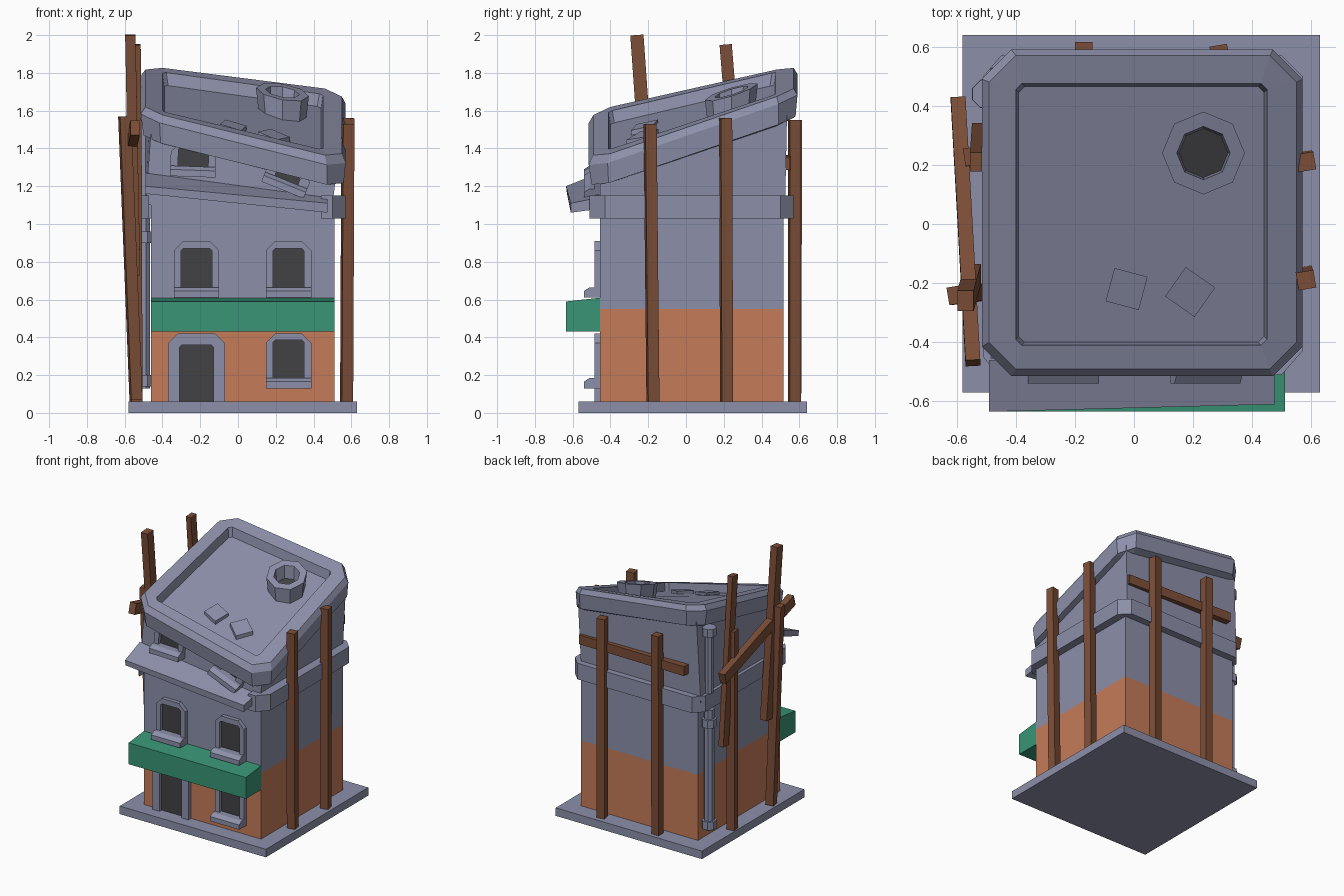
import bpy, bmesh, math
from mathutils import Vector, Matrix

if "Cube" in bpy.data.objects:
    bpy.data.objects.remove(bpy.data.objects["Cube"])


def material(name, rgb):
    m = bpy.data.materials.new(name)
    m.diffuse_color = (*rgb, 1)
    m.use_nodes = True
    m.node_tree.nodes["Principled BSDF"].inputs["Base Color"].default_value = m.diffuse_color
    return m


STONE = material("grey stone", (0.265, 0.28, 0.40))
BRICK = material("orange paint", (0.56, 0.20, 0.10))
GREEN = material("green awning", (0.04, 0.30, 0.18))
WOOD = material("brown wood", (0.20, 0.075, 0.038))
DARK = material("dark opening", (0.055, 0.055, 0.06))


def loft(name, loops, mat, closed=False):
    """Bridge equal-length point loops; cap the ends unless closed into a ring."""
    bm = bmesh.new()
    rows = [[bm.verts.new(p) for p in loop] for loop in loops]
    pairs = list(zip(rows, rows[1:])) + ([(rows[-1], rows[0])] if closed else [])
    n = len(rows[0])
    for a, b in pairs:
        for i in range(n):
            j = (i + 1) % n
            bm.faces.new((a[i], a[j], b[j], b[i]))
    if not closed:
        bm.faces.new(rows[0])
        bm.faces.new(rows[-1])
    bmesh.ops.recalc_face_normals(bm, faces=bm.faces)
    me = bpy.data.meshes.new(name)
    bm.to_mesh(me)
    bm.free()
    me.materials.append(mat)
    ob = bpy.data.objects.new(name, me)
    bpy.context.collection.objects.link(ob)
    return ob


def rect(x0, x1, y0, y1, c=0.0):
    """Rectangle outline, with chamfered corners if c > 0."""
    if not c:
        return [(x0, y0), (x1, y0), (x1, y1), (x0, y1)]
    return [(x0 + c, y0), (x1 - c, y0), (x1, y0 + c), (x1, y1 - c),
            (x1 - c, y1), (x0 + c, y1), (x0, y1 - c), (x0, y0 + c)]


def ngon(x, y, r, n=8, turn=0.0):
    return [(x + r * math.cos(turn + math.tau * i / n), y + r * math.sin(turn + math.tau * i / n))
            for i in range(n)]


def at(pts, z):
    return [(x, y, z) for x, y in pts]


def box(name, x0, x1, y0, y1, z0, z1, mat):
    p = rect(x0, x1, y0, y1)
    return loft(name, [at(p, z0), at(p, z1)], mat)


def beam(name, p0, p1, w, t, normal, mat=WOOD):
    """Square timber from p0 to p1, thickness t along normal, width w across it."""
    p0, p1 = Vector(p0), Vector(p1)
    d = (p1 - p0).normalized()
    v = d.cross(Vector(normal)).normalized()
    u = v.cross(d)
    sec = [u * a * t / 2 + v * b * w / 2 for a, b in ((-1, -1), (1, -1), (1, 1), (-1, 1))]
    return loft(name, [[p0 + s for s in sec], [p1 + s for s in sec]], mat)


# Base slab and two-coloured lower body
box("base_slab", -0.58, 0.63, -0.57, 0.64, 0, 0.06, STONE)
wall = rect(-0.46, 0.51, -0.455, 0.515)
body = loft("lower_body", [at(wall, z) for z in (0.06, 0.55, 1.12)], BRICK)
body.data.materials.append(STONE)
for f in body.data.polygons:
    f.material_index = int(f.center.z > 0.55)

# Cornice wrapping the sides and back, broken off along the front
cornice = [(-0.47, -0.50), (-0.51, -0.45), (-0.51, 0.50), (-0.45, 0.57), (0.50, 0.57), (0.57, 0.50),
           (0.57, -0.43), (0.50, -0.51), (0.44, -0.51), (0.44, -0.44), (-0.47, -0.44)]
loft("cornice", [at(cornice, 1.03), at(cornice, 1.15)], STONE)

# Fallen front ledge
loft("fallen_ledge", [
    [(-0.49, y, z) for y, z in ((-0.46, 1.27), (-0.635, 1.20), (-0.63, 1.16), (-0.46, 1.22))],
    [(0.475, y, z) for y, z in ((-0.46, 1.14), (-0.61, 1.11), (-0.61, 1.06), (-0.46, 1.08))]], STONE)

# Green awning
loft("awning", [[(x, y, z) for y, z in ((-0.45, 0.43), (-0.635, 0.43), (-0.635, 0.59), (-0.45, 0.61))]
                for x in (-0.46, 0.51)], GREEN)


# Warped roof: height interpolated between four corners
def roof_z(x, y):
    u, v = (x + 0.51) / 1.08, (y + 0.51) / 1.10
    front = 1.60 + (1.33 - 1.60) * u
    back = 1.845 + (1.71 - 1.845) * u
    return front + (back - front) * v


def on_roof(pts, off):
    return [(x, y, roof_z(x, y) + off) for x, y in pts]


loft("upper_storey", [at(rect(-0.49, 0.50, -0.455, 0.525), 1.10),
                      on_roof(rect(-0.46, 0.52, -0.455, 0.535), -0.10)], STONE)
loft("roof", [
    on_roof(rect(-0.46, 0.52, -0.46, 0.54, 0.06), -0.16),
    on_roof(rect(-0.50, 0.56, -0.50, 0.58, 0.09), -0.15),
    on_roof(rect(-0.515, 0.57, -0.515, 0.59, 0.10), -0.04),
    on_roof(rect(-0.49, 0.55, -0.49, 0.57, 0.09), 0.0),
    on_roof(rect(-0.40, 0.45, -0.41, 0.475, 0.02), 0.0),
    on_roof(rect(-0.39, 0.44, -0.40, 0.465, 0.02), -0.065)], STONE)

# Roof vent and loose tiles
vx, vy = 0.235, 0.24
loft("roof_vent", [on_roof(ngon(vx, vy, r), o) for r, o in
                   ((0.125, -0.08), (0.14, 0.055), (0.09, 0.055), (0.08, -0.08))], STONE, closed=True)
loft("vent_hole", [on_roof(ngon(vx, vy, 0.085), o) for o in (-0.045, -0.038)], DARK)
for i, (x, y, r, turn) in enumerate(((-0.025, -0.22, 0.082, 30), (0.19, -0.23, 0.086, 10))):
    p = ngon(x, y, r, 4, math.radians(turn))
    loft(f"loose_tile_{i + 1}", [on_roof(p, -0.075), on_roof(p, -0.035)], STONE)


# Framed openings: chamfered frame, dark pane, optional sill
def opening(name, cx, z0, fw, fh, ow, oz0, oz1, sill=True, tilt=0.0, y=-0.455):
    def arch(w, a, b, c):
        h = w / 2
        return [(-h, a), (h, a), (h, b - c), (h - c, b), (c - h, b), (-h, b - c)]

    turn = Matrix.Rotation(math.radians(tilt), 4, 'Y')

    def place(pts, yy):
        return [turn @ Vector((px, 0, pz)) + Vector((cx, yy, z0)) for px, pz in pts]

    outer, inner = arch(fw, 0, fh, 0.05), arch(ow, oz0, oz1, 0.012)
    loft(name + "_frame", [place(outer, y + 0.01), place(outer, y - 0.03),
                           place(inner, y - 0.03), place(inner, y + 0.01)], STONE, closed=True)
    loft(name + "_pane", [place(inner, y + 0.003), place(inner, y - 0.005)], DARK)
    if sill:
        h = fw / 2
        bottom, mid = rect(-h, h, 0, 0.035), rect(-h, h, 0, 0.055)
        loft(name + "_sill", [place(mid, y + 0.01), place(mid, y - 0.055),
                              place(bottom, y - 0.085)], STONE)


opening("door", -0.22, 0.06, 0.30, 0.36, 0.18, 0.0, 0.30, sill=False)
opening("ground_window", 0.268, 0.13, 0.24, 0.29, 0.165, 0.05, 0.255)
opening("middle_window_left", -0.22, 0.61, 0.24, 0.30, 0.165, 0.05, 0.26)
opening("middle_window_right", 0.268, 0.61, 0.24, 0.30, 0.165, 0.05, 0.26)
opening("top_window_left", -0.24, 1.25, 0.24, 0.18, 0.16, 0.055, 0.155, tilt=2)
opening("top_window_right", 0.235, 1.18, 0.24, 0.14, 0.13, 0.05, 0.10, tilt=22)

# Drain pipe on the left wall near the back
px, py = -0.50, 0.44


def pipe(name, r, z0, z1):
    p = ngon(px, py, r, 8, math.pi / 8)
    loft(name, [at(p, z0), at(p, z1)], STONE)


pipe("drain_pipe", 0.036, 0.13, 1.03)
pipe("pipe_collar_low", 0.052, 0.14, 0.20)
pipe("pipe_collar_high", 0.052, 0.90, 0.96)
pipe("upper_pipe", 0.03, 1.15, 1.62)
pipe("upper_pipe_collar", 0.05, 1.58, 1.64)

# Wooden props: right, back and left sides
twist = (math.cos(0.17), math.sin(0.17), 0)
post = 0.06
beam("right_post_front", (0.575, -0.175, 0.06), (0.582, -0.19, 1.53), post, post, twist)
beam("right_post_back", (0.575, 0.215, 0.06), (0.582, 0.21, 1.56), post, post, twist)
beam("back_post_right", (0.29, 0.575, 0.06), (0.29, 0.575, 1.55), post, post, twist)
beam("back_post_left", (-0.17, 0.58, 0.06), (-0.17, 0.585, 1.55), post, post, (1, 0, 0))
beam("back_plank", (0.50, 0.525, 1.32), (-0.39, 0.555, 1.33), 0.07, 0.05, (0, 1, 0))
beam("left_post_front", (-0.54, -0.235, 0.07), (-0.60, -0.24, 1.57), post, post, twist)
beam("left_post_back", (-0.54, 0.225, 0.06), (-0.545, 0.23, 1.55), post, post, twist)
beam("left_tall_post_front", (-0.545, -0.17, 0.73), (-0.57, -0.26, 2.0), 0.07, 0.055, (1, 0, 0))
beam("left_tall_post_back", (-0.528, 0.31, 0.71), (-0.535, 0.21, 1.95), 0.065, 0.04, (1, 0, 0))
beam("left_plank", (-0.595, 0.42, 1.27), (-0.545, -0.47, 1.51), 0.08, 0.05, (1, 0, 0))
